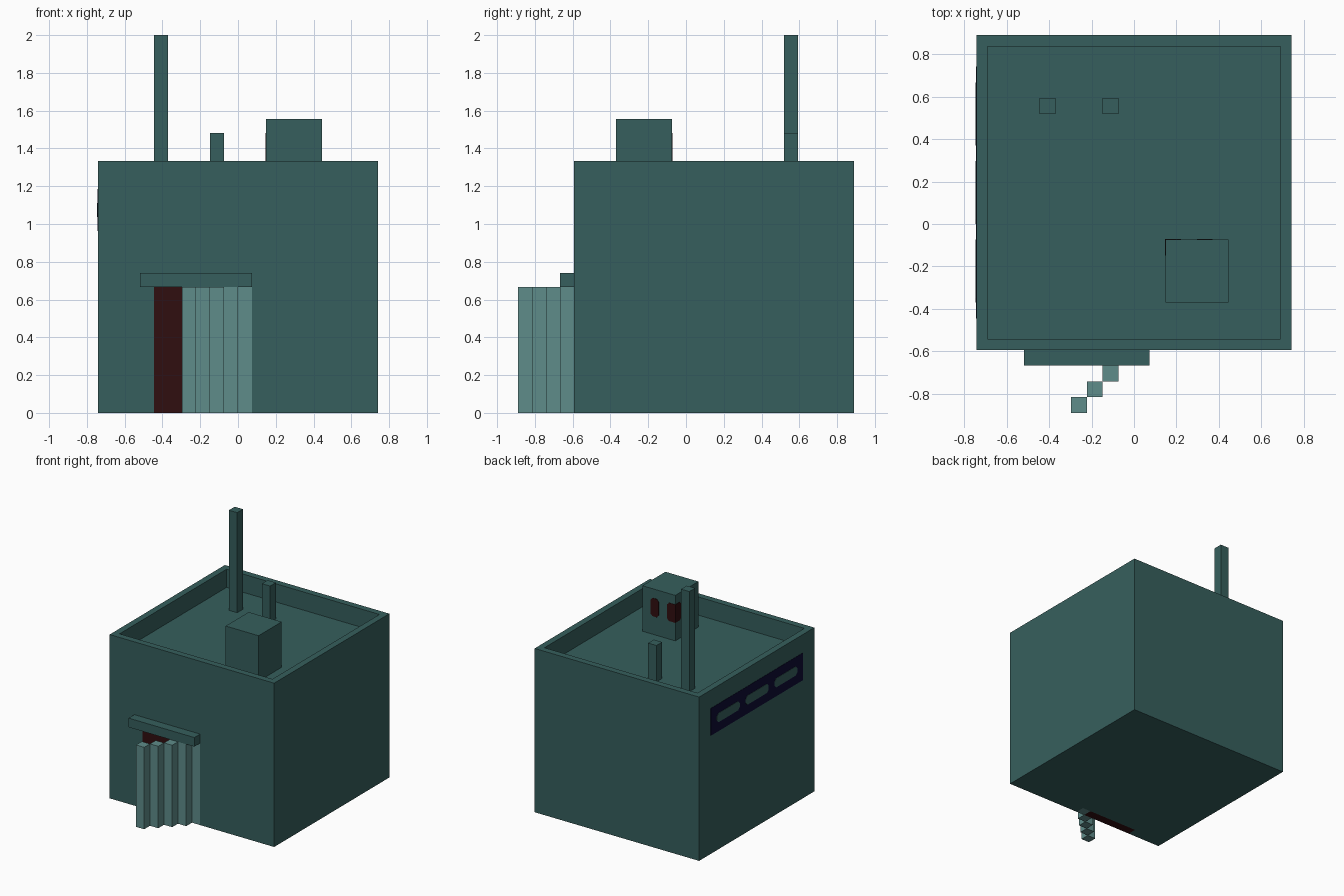
import bpy, bmesh
from mathutils import Vector

if "Cube" in bpy.data.objects:
    bpy.data.objects.remove(bpy.data.objects["Cube"], do_unlink=True)

U = 2 / 27  # one building block


def material(name, srgb):
    rgb = [(c / 255 / 12.92 if c < 11 else ((c / 255 + 0.055) / 1.055) ** 2.4) for c in srgb]
    m = bpy.data.materials.new(name)
    m.use_nodes = True
    m.diffuse_color = (*rgb, 1)
    bsdf = m.node_tree.nodes["Principled BSDF"]
    bsdf.inputs["Base Color"].default_value = (*rgb, 1)
    bsdf.inputs["Roughness"].default_value = 0.9
    return m


TEAL = material("dark teal", (54, 95, 93))
PALE = material("pale teal", (95, 140, 138))
RED = material("dark red", (48, 14, 16))
NAVY = material("deep navy", (13, 11, 52))


def add_object(name, bm, mat):
    bmesh.ops.recalc_face_normals(bm, faces=bm.faces)
    me = bpy.data.meshes.new(name)
    bm.to_mesh(me)
    bm.free()
    me.materials.append(mat)
    ob = bpy.data.objects.new(name, me)
    bpy.context.collection.objects.link(ob)
    return ob


def box_mesh(x, y, z):
    """Box from (min, max) pairs in blocks."""
    bm = bmesh.new()
    bmesh.ops.create_cube(bm, size=1)
    for v in bm.verts:
        v.co = Vector([(r[0] if c < 0 else r[1]) * U for c, r in zip(v.co, (x, y, z))])
    return bm


def box(name, x, y, z, mat):
    return add_object(name, box_mesh(x, y, z), mat)


def plate(name, axis, at, h, z, mat, thick=0.04, cut=(0, 0)):
    """Thin plate on a wall; cut holds the corner chamfers at the low and high end of h."""
    a, b = cut
    (h0, h1), (z0, z1) = h, z
    outline = [(h0 + a, z0), (h1 - b, z0), (h1, z0 + b), (h1, z1 - b),
               (h1 - b, z1), (h0 + a, z1), (h0, z1 - a), (h0, z0 + a)]
    outline = list(dict.fromkeys(outline))
    direction = Vector((thick, 0, 0) if axis == "x" else (0, thick, 0)) * U
    bm = bmesh.new()
    verts = [bm.verts.new(Vector((at, p, q) if axis == "x" else (p, at, q)) * U)
             for p, q in outline]
    ext = bmesh.ops.extrude_face_region(bm, geom=[bm.faces.new(verts)])
    bmesh.ops.translate(bm, vec=direction,
                        verts=[v for v in ext["geom"] if isinstance(v, bmesh.types.BMVert)])
    return add_object(name, bm, mat)


# Main building with a sunken roof inside a parapet
bm = box_mesh((-10, 10), (-8, 12), (0, 18))
bm.normal_update()
top = max(bm.faces, key=lambda f: f.calc_center_median().z)
bmesh.ops.inset_region(bm, faces=[top], thickness=U)
ext = bmesh.ops.extrude_face_region(bm, geom=[top])
bmesh.ops.translate(bm, vec=(0, 0, -2 * U),
                    verts=[v for v in ext["geom"] if isinstance(v, bmesh.types.BMVert)])
if top.is_valid:
    bmesh.ops.delete(bm, geom=[top], context="FACES_ONLY")
building = add_object("building", bm, TEAL)

# Doorway notch
cutter = box("doorway_cutter", (-6, 1), (-9, -7), (-1, 9), TEAL)
cutter.hide_render = True
mod = building.modifiers.new("doorway", "BOOLEAN")
mod.operation = "DIFFERENCE"
mod.solver = "EXACT"
mod.object = cutter
bpy.context.view_layer.objects.active = building
bpy.ops.object.modifier_apply(modifier=mod.name)
bpy.data.objects.remove(cutter, do_unlink=True)

# Doorway filling, lintel and the door swung open in steps
box("doorway", (-6, 0), (-8, -7), (0, 9), RED)
box("lintel", (-7, 1), (-9, -8), (9, 10), TEAL)
for i in range(5):
    box(f"door_panel_{i + 1}", (-i, 1 - i), (-8 - i, -7 - i), (0, 9), PALE)

# Rooftop cabin and posts
box("roof_cabin", (2, 6), (-5, -1), (16, 21), TEAL)
box("tall_post", (-6, -5), (7, 8), (16, 27), TEAL)
box("short_post", (-2, -1), (7, 8), (16, 20), TEAL)

# Cabin windows, one wrapping round the corner
plate("cabin_window", "y", -1, (4, 5), (18, 20), RED, cut=(0.25, 0.25))
plate("corner_window_back", "y", -1, (1.96, 3), (18, 20), RED, cut=(0, 0.25))
plate("corner_window_side", "x", 2, (-2, -0.96), (18, 20), RED, -0.04, (0.25, 0))

# Window band on the right wall
plate("window_frame", "x", -10, (-6, 10), (13, 16), NAVY, -0.03)
for i in range(3):
    y = -5 + 5 * i
    plate(f"window_pane_{i + 1}", "x", -10, (y, y + 4), (14, 15), TEAL, -0.06, (0.3, 0.3))
